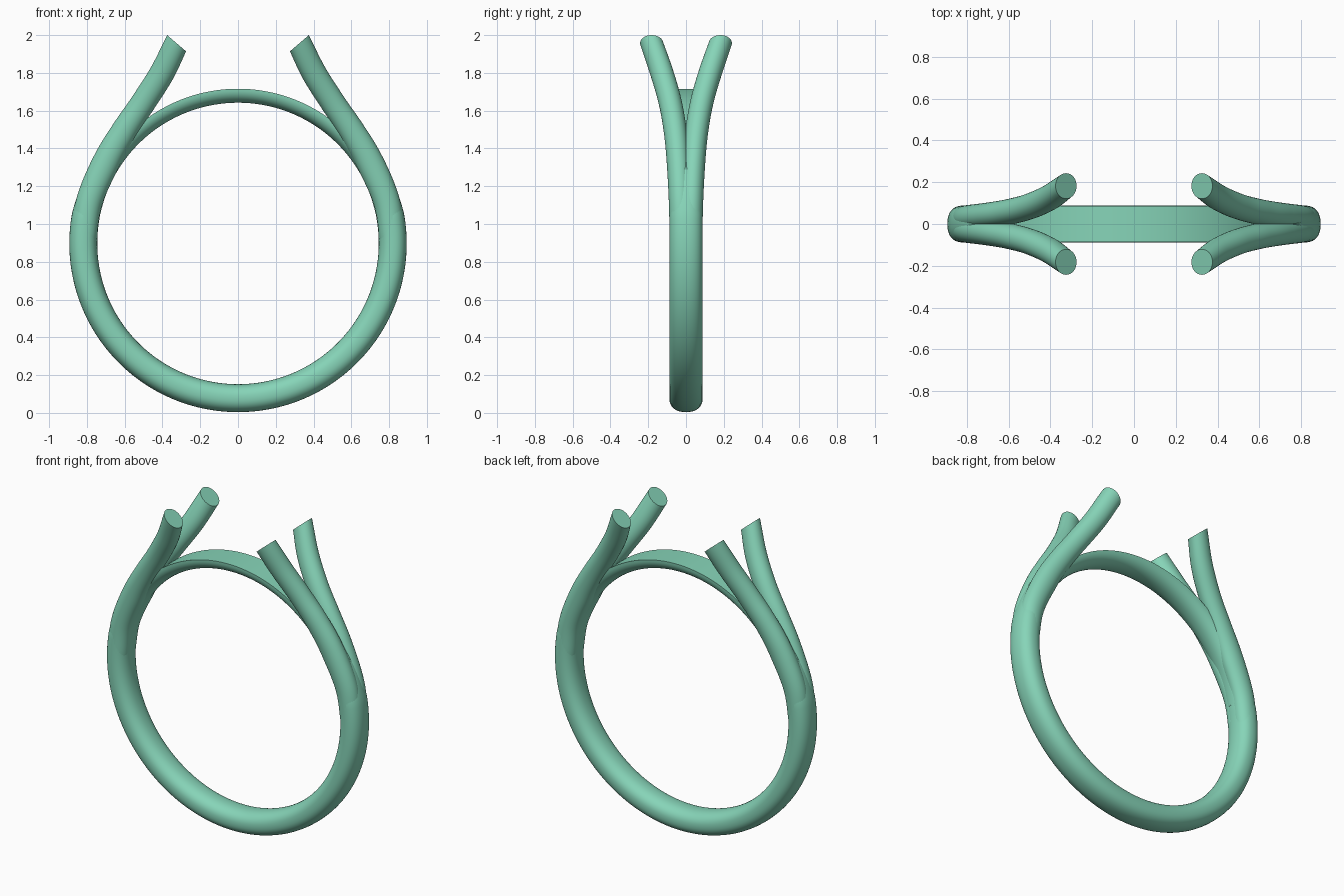
import bpy, bmesh, math
from mathutils import Vector

if "Cube" in bpy.data.objects:
    bpy.data.objects.remove(bpy.data.objects["Cube"])

mat = bpy.data.materials.new("mint")
mat.diffuse_color = (0.24, 0.66, 0.48, 1)
mat.use_nodes = True
mat.node_tree.nodes["Principled BSDF"].inputs["Base Color"].default_value = mat.diffuse_color

CZ, R = 0.897, 0.819          # ring centre height and centreline radius
Y = Vector((0, 1, 0))


def superellipse(n, power, a0=0.0, a1=2 * math.pi, closed=True):
    """Unit section as (radial, sideways) pairs."""
    out = []
    for i in range(n):
        a = a0 + (a1 - a0) * i / (n if closed else n - 1)
        c, s = math.cos(a), math.sin(a)
        out.append((math.copysign(abs(c) ** (2 / power), c),
                    math.copysign(abs(s) ** (2 / power), s)))
    return out


def sweep(name, stations, section):
    """Loft a section along stations of (centre, radial axis, side axis)."""
    bm = bmesh.new()
    rings = [[bm.verts.new(c + n * u + b * v) for u, v in section]
             for c, n, b in stations]
    k = len(section)
    for r0, r1 in zip(rings, rings[1:]):
        for i in range(k):
            j = (i + 1) % k
            bm.faces.new((r0[i], r0[j], r1[j], r1[i]))
    bm.faces.new(rings[0])
    bm.faces.new(rings[-1])
    bmesh.ops.recalc_face_normals(bm, faces=bm.faces)
    me = bpy.data.meshes.new(name)
    bm.to_mesh(me)
    bm.free()
    me.materials.append(mat)
    ob = bpy.data.objects.new(name, me)
    bpy.context.collection.objects.link(ob)
    bpy.context.view_layer.objects.active = ob
    ob.select_set(True)
    bpy.ops.object.shade_smooth_by_angle(angle=math.radians(40))
    ob.select_set(False)


def arc(a0, a1, n, ry, rr):
    """Stations on the ring circle; rr(t) is the radial half thickness."""
    out = []
    for i in range(n + 1):
        t = i / n
        a = math.radians(a0 + (a1 - a0) * t)
        d = Vector((math.cos(a), 0, math.sin(a)))
        k = rr(t)
        out.append((Vector((0, 0, CZ)) + d * R, d * k, Y * ry * k / 0.074))
    return out


def spline(p, t):
    """Catmull-Rom through the points, t in 0..1."""
    x = t * (len(p) - 1)
    i = min(int(x), len(p) - 2)
    f = x - i
    b, c = p[i], p[i + 1]
    a = p[i - 1] if i else 2 * b - c
    d = p[i + 2] if i + 2 < len(p) else 2 * c - b
    return 0.5 * (2 * b + (c - a) * f + (2 * a - 5 * b + 4 * c - d) * f ** 2
                  + (3 * b - a - 3 * c + d) * f ** 3)


# Main band: lower arc of the ring, tapering into the prongs
sweep("band", arc(35, -215, 160, 0.088,
                  lambda t: 0.074 - 0.022 * max(0, abs(t - 0.5) * 2 - 0.8) / 0.2),
      superellipse(40, 2.3))

# Thin bridge closing the ring: inner half of the section, flat on top
sweep("bridge", arc(12, 168, 100, 0.086, lambda t: 0.074),
      superellipse(24, 2.2, math.pi / 2, 3 * math.pi / 2, False))

# Four prongs splitting off the band
path = [Vector(p) for p in (
    (0.819, 0.025, 0.90), (0.787, 0.030, 1.12), (0.692, 0.042, 1.34),
    (0.598, 0.058, 1.50), (0.497, 0.085, 1.65), (0.402, 0.128, 1.80),
    (0.325, 0.182, 1.957))]
cap = Vector((0.76, 0, 0.65)).normalized()
N = 60
for sx, side in ((1, "right"), (-1, "left")):
    for sy, face in ((1, "back"), (-1, "front")):
        st = []
        for i in range(N + 1):
            t = i / N
            c = spline(path, t)
            tan = (spline(path, min(1, t + .005)) - spline(path, max(0, t - .005))).normalized()
            b = (Y - tan * tan.dot(Y)).normalized()
            n = b.cross(tan).normalized()
            w = max(0, (t - 0.75) / 0.25)          # turn towards the slanted end cut
            n = n.lerp(cap, w).normalized()
            b = b.lerp(Y, w).normalized()
            rr = 0.066 + 0.007 * max(0, 1 - abs(t - 0.3) / 0.3)
            m = lambda v: Vector((v.x * sx, v.y * sy, v.z))
            st.append((m(c), m(n * rr), m(b * 0.061)))
        sweep(f"prong_{face}_{side}", st, superellipse(36, 2.05))
